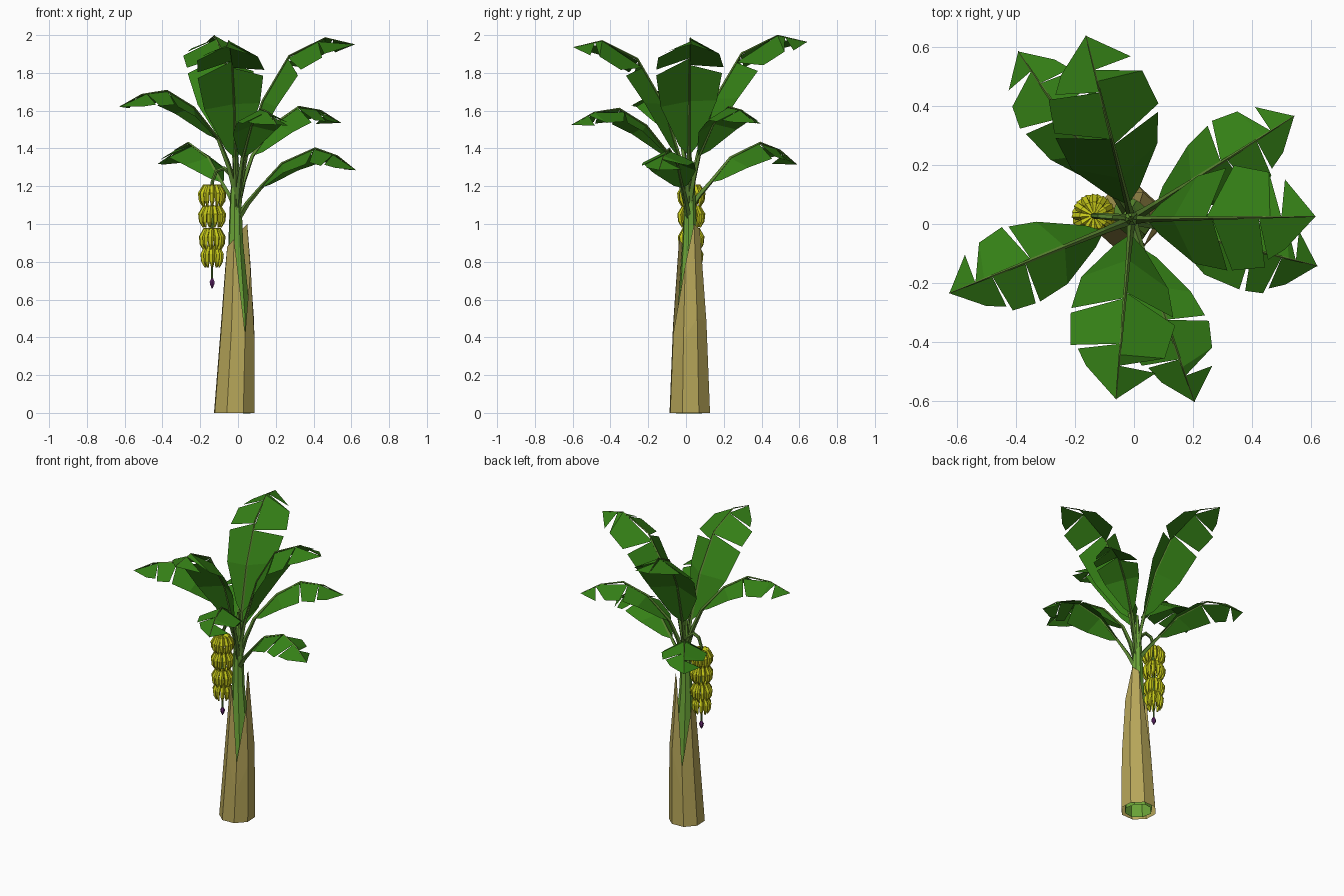
import bpy, bmesh, math
from mathutils import Vector

if "Cube" in bpy.data.objects:
    bpy.data.objects.remove(bpy.data.objects["Cube"])

def material(name, rgb):
    m = bpy.data.materials.new(name)
    m.diffuse_color = (*rgb, 1)
    m.use_nodes = True
    m.node_tree.nodes["Principled BSDF"].inputs["Base Color"].default_value = m.diffuse_color
    return m

LEAF = material("leaf_green", (0.035, 0.215, 0.008))
RIB = material("rib_green", (0.10, 0.23, 0.03))
STEM = material("stem_green", (0.15, 0.38, 0.04))
HUSK = material("dry_husk", (0.47, 0.38, 0.10))
FRUIT = material("fruit_yellow", (0.58, 0.60, 0.01))
BUD = material("bud_purple", (0.13, 0.02, 0.16))

def finish(bm, name, mat):
    bmesh.ops.remove_doubles(bm, verts=bm.verts[:], dist=0.0005)
    me = bpy.data.meshes.new(name)
    bm.to_mesh(me)
    bm.free()
    me.materials.append(mat)
    ob = bpy.data.objects.new(name, me)
    bpy.context.collection.objects.link(ob)
    return ob

def add_tube(bm, pts, radii, n, cap=True):
    """Sweep an n-sided ring along a path with changing radius."""
    pts = [Vector(p) for p in pts]
    d = pts[-1] - pts[0]
    ref = Vector((-d.y, d.x, 0))            # sideways direction of the path plane
    ref = ref.normalized() if ref.length > 0.003 else Vector((0, 1, 0))
    rings = []
    for i, (p, r) in enumerate(zip(pts, radii)):
        t = (pts[min(i + 1, len(pts) - 1)] - pts[max(i - 1, 0)]).normalized()
        b = t.cross(ref).normalized()
        a = b.cross(t)
        rings.append([bm.verts.new(p + r * (math.cos(k * math.tau / n) * a + math.sin(k * math.tau / n) * b))
                      for k in range(n)])
    for r0, r1 in zip(rings, rings[1:]):
        for k in range(n):
            bm.faces.new((r0[k], r0[(k + 1) % n], r1[(k + 1) % n], r1[k]))
    if cap:
        bm.faces.new(rings[0][::-1])
        bm.faces.new(rings[-1])

def tube(name, pts, radii, n, mat, cap=True):
    bm = bmesh.new()
    add_tube(bm, pts, radii, n, cap)
    return finish(bm, name, mat)

def lerp_path(knots, t):
    i = max(0, min(int(t), len(knots) - 2))
    return Vector(knots[i]).lerp(Vector(knots[i + 1]), t - i)

# Inner stem
tube("stem", [(-.02, .02, 0), (0, .02, .5), (-.012, .02, .9), (-.012, .02, 1.15), (-.01, .018, 1.4)],
     [.088, .068, .04, .03, .008], 8, STEM, cap=False)

# Dry husks wrapped around the trunk, each a half shell with a ragged top
def husk(name, az, heights, grow=0):
    bm = bmesh.new()
    cols = []
    for k, h in enumerate(heights):
        a = math.radians(az + 45 * k)
        col = []
        for f in (0, .5, 1):
            z = h * f
            c = Vector((-.02 + .04 * min(z, .5), .02, z))
            r = .114 - .042 * min(z, .5) - .078 * max(z - .5, 0) + grow
            col.append(bm.verts.new(c + r * Vector((math.cos(a), math.sin(a), 0))))
        cols.append(col)
    for c0, c1 in zip(cols, cols[1:]):
        for j in (0, 1):
            bm.faces.new((c0[j], c1[j], c1[j + 1], c0[j + 1]))
    finish(bm, name, HUSK)

husk("husk_right", -65, [.42, .78, 1.0, .97, .40])
husk("husk_left", 115, [.40, .76, .88, .92, .42])

# Leaves: blade pieces as (position along rib, share of half width), torn between pieces
SIDE_A = [[(0, 0), (1, 0), (1.15, .85), (.25, .3)],
          [(1, 0), (1.8, 0), (1.85, 1.0), (1.15, .85)],
          [(1.8, 0), (3, 0), (2.9, .9), (2.05, 1.05)],
          [(3, 0), (3.25, 0), (2.9, .9)],
          [(3.25, 0), (4, 0), (3.4, .75)]]
SIDE_B = [[(0, 0), (1, 0), (1.0, .9), (.2, .3)],
          [(1, 0), (1.95, 0), (1.8, 1.05), (1.0, .9)],
          [(1.95, 0), (2.8, 0), (2.75, 1.0), (1.95, 1.05)],
          [(2.8, 0), (4, 0), (3.35, .65), (2.85, .85)]]
HIGH = [(.05, 1.36), (.14, 1.65), (.28, 1.89), (.47, 1.985), (.625, 1.95)]
MID = [(.10, 1.36), (.24, 1.53), (.39, 1.62), (.53, 1.60), (.655, 1.535)]
LOW = [(.13, 1.19), (.25, 1.32), (.43, 1.40), (.55, 1.36), (.65, 1.285)]

def leaf(name, az, knots, base, width, scale=1, dz=0, flip=1):
    a = math.radians(az)
    out = Vector((math.cos(a), math.sin(a), 0))
    side = Vector((-out.y, out.x, 0))
    centre = Vector((-.008, .015, 0))
    rib = [centre + out * r * scale + Vector((0, 0, z + dz)) for r, z in knots]
    bm = bmesh.new()
    for sign, pieces in ((flip, SIDE_A), (-flip, SIDE_B)):
        for poly in pieces:
            vs = []
            for t, w in poly:
                tan = lerp_path(rib, min(t + .5, 4)) - lerp_path(rib, max(t - .5, 0))
                down = side.cross(tan).normalized()
                if down.z > 0:
                    down = -down
                vs.append(bm.verts.new(lerp_path(rib, t) + width * w * (side * sign + down * .5)))
            bm.faces.new(vs if sign < 0 else vs[::-1])
    finish(bm, name, LEAF)
    start = centre + out * .008 + Vector((0, 0, base + dz))
    near = start.lerp(rib[0], .5) - out * .008
    tube(name + "_rib", [start, near] + rib, [.018, .014, .011, .008, .006, .004, .002], 4, RIB)

leaf("leaf_high_back", 104, HIGH, 1.08, .175, 1.03, .013, -1)
leaf("leaf_high_right", 1, HIGH, 1.08, .17)
leaf("leaf_high_front", -95, HIGH, 1.08, .17, .98, -.015)
leaf("leaf_mid_right", 32.5, MID, 1.1, .13)
leaf("leaf_mid_front", -71, MID, 1.1, .13, 1, -.01)
leaf("leaf_mid_left", 202, MID, 1.1, .135, 1.02, .085, -1)
leaf("leaf_low_back", 124, LOW, 1.05, .135, 1.06, .03)
leaf("leaf_low_right", -14, LOW, 1.03, .135)

# Fruit stalk arching out and hanging down
BX, BY = -.137, .028
tube("fruit_stalk", [(-.012, .02, 1.18), (-.035, .021, 1.26), (-.075, .024, 1.295), (-.115, .027, 1.28),
                     (BX, BY, 1.22), (BX, BY, .95), (BX, BY, .70)],
     [.014, .013, .012, .011, .010, .008, .005], 6, RIB)

# Hands of fruit: curved fingers around the stalk
def hand(name, z, r, h, count, turn):
    bm = bmesh.new()
    for k in range(count):
        a = turn + k * math.tau / count
        path = [(.12, .52), (.62, .47), (.92, .1), (.88, -.25), (.72, -.55)]
        pts = [(BX + r * q * math.cos(a), BY + r * q * math.sin(a), z + h * v) for q, v in path]
        add_tube(bm, pts, [.005, .012, .0155, .013, .004], 5)
    finish(bm, name, FRUIT)

for i, (z, r, n) in enumerate([(1.15, .066, 12), (1.04, .066, 12), (.92, .062, 11), (.828, .054, 10)]):
    hand(f"fruit_hand_{i + 1}", z, r, .105, n, i * .3)

# Flower bud at the end of the stalk
tube("flower_bud", [(BX, BY, .712), (BX, BY, .695), (BX, BY, .68), (BX, BY, .658)],
     [.006, .015, .013, .002], 6, BUD)
